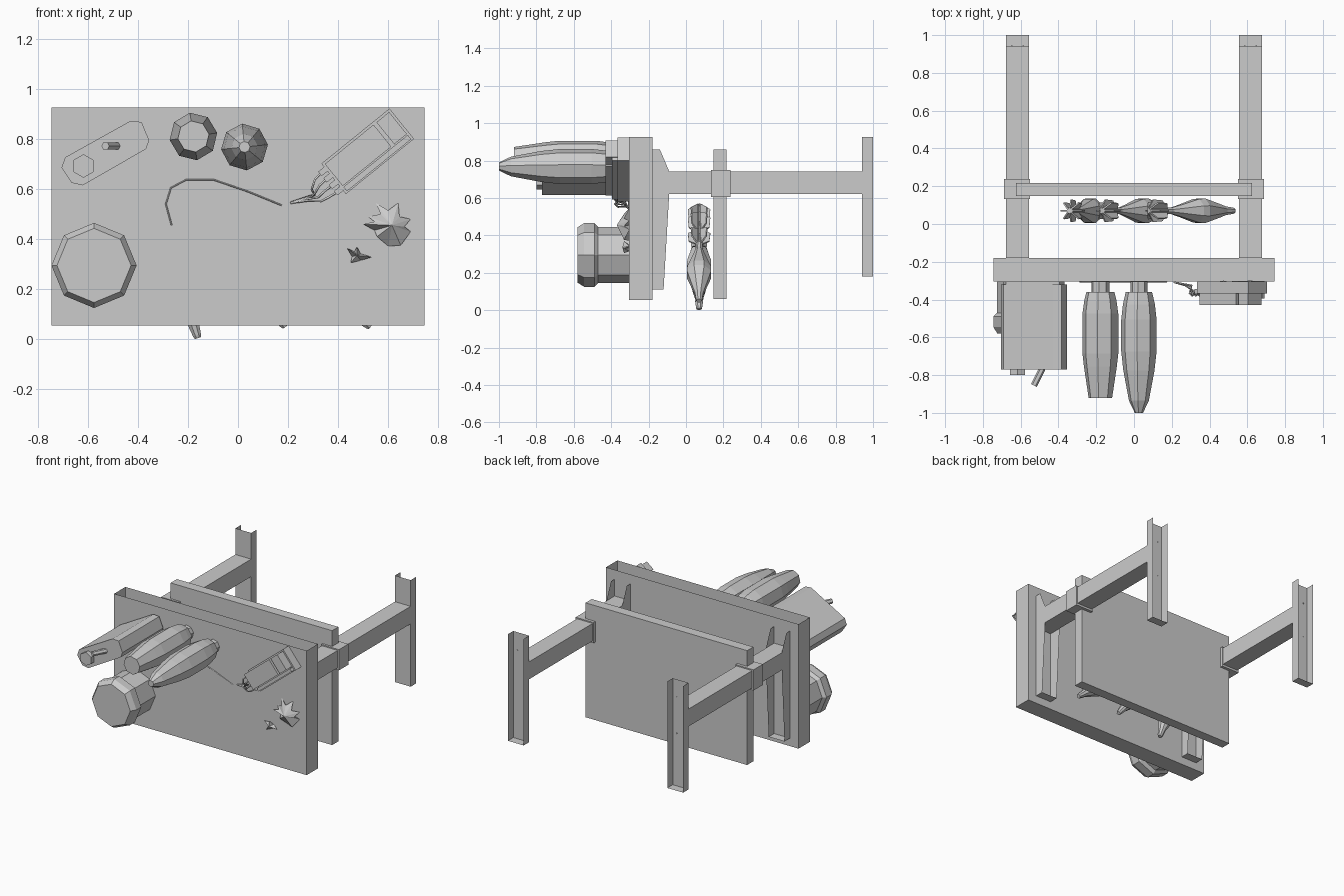
import bpy, bmesh, math
from mathutils import Vector, Matrix

if "Cube" in bpy.data.objects:
    bpy.data.objects.remove(bpy.data.objects["Cube"])

def add(name, verts, faces, mat=None):
    me = bpy.data.meshes.new(name)
    me.from_pydata([tuple(v) for v in verts], [], faces)
    bm = bmesh.new()
    bm.from_mesh(me)
    bmesh.ops.recalc_face_normals(bm, faces=bm.faces[:])
    bm.to_mesh(me)
    bm.free()
    ob = bpy.data.objects.new(name, me)
    bpy.context.collection.objects.link(ob)
    if mat:
        ob.matrix_world = mat
    return ob

def box(name, lo, hi, skip=(), mat=None):
    """Box between two corners; sides named in skip are left open."""
    v = [(x, y, z) for x in (lo[0], hi[0]) for y in (lo[1], hi[1]) for z in (lo[2], hi[2])]
    sides = {'left': (0, 1, 3, 2), 'right': (4, 6, 7, 5), 'front': (0, 4, 5, 1),
             'back': (2, 3, 7, 6), 'bottom': (0, 2, 6, 4), 'top': (1, 5, 7, 3)}
    return add(name, v, [f for k, f in sides.items() if k not in skip], mat)

def lathe(name, prof, start, direction, n=8, turn=0.0):
    """Revolve (radius, distance) pairs about an axis."""
    q = Vector(direction).to_track_quat('Z', 'Y').to_matrix().to_4x4()
    v = [(r * math.cos(turn + math.tau * i / n), r * math.sin(turn + math.tau * i / n), d)
         for r, d in prof for i in range(n)]
    f = [(k * n + i, k * n + (i + 1) % n, (k + 1) * n + (i + 1) % n, (k + 1) * n + i)
         for k in range(len(prof) - 1) for i in range(n)]
    f += [tuple(range(n)), tuple(range(len(v) - n, len(v)))]
    return add(name, v, f, Matrix.Translation(start) @ q)

def prism(name, pts, y0, y1):
    n = len(pts)
    v = [(x, y, z) for y in (y0, y1) for x, z in pts]
    f = [(i, (i + 1) % n, n + (i + 1) % n, n + i) for i in range(n)]
    return add(name, v, f + [tuple(range(n)), tuple(range(n, 2 * n))])

def wire(name, pts, r):
    cu = bpy.data.curves.new(name, 'CURVE')
    cu.dimensions = '3D'
    cu.bevel_depth, cu.bevel_resolution, cu.use_fill_caps = r, 0, True
    sp = cu.splines.new('POLY')
    sp.points.add(len(pts) - 1)
    for p, c in zip(sp.points, pts):
        p.co = (*c, 1)
    ob = bpy.data.objects.new(name, cu)
    bpy.context.collection.objects.link(ob)

# Panels
box("front_panel", (-.745, -.305, .055), (.745, -.18, .925), skip=('top',))
box("rear_panel", (-.625, .148, .06), (.625, .217, .86))

# Supports on both sides
for s, side in ((-1, "left"), (1, "right")):
    a, b = sorted((s * .556, s * .678))
    box(side + "_beam", (a, -.18, .62), (b, .94, .742), skip=('back',))
    box(side + "_wall_channel", (a, .94, .18), (b, 1.0, .925), skip=('back', 'top'))
    c, d = sorted((s * .55, s * .688))
    box(side + "_clamp", (c, .133, .605), (d, .237, .75))
    # Tapered bracket: web and base plate between two flanges
    prof = [(-.18, .11), (-.12, .11), (-.09, .62), (-.09, .742), (-.14, .86), (-.18, .86)]
    n = len(prof)
    v = [(x, y, z) for x in (a, b) for y, z in prof]
    add(side + "_bracket", v, [tuple(range(n)), tuple(range(n, 2 * n)),
                               (0, 1, n + 1, n), (5, 0, n, n + 5)])
    # Bolts
    for z in (.55, .80):
        for dx in (-.03, .03):
            lathe(side + "_bolt", [(.004, 0), (.004, .004)],
                  ((a + b) / 2 + dx, .94, z), (0, 1, 0), 6)

# Finned bombs hanging behind the front panel
body = [(.014, 0), (.018, .012), (.025, .065), (.036, .10), (.07, .22), (.068, .26),
        (.035, .37), (.019, .43), (.017, .585)]
for i, (tip, tail) in enumerate([((-.16, .005), (-.345, .575)),
                                 ((.19, .05), (-.175, .52)), ((.53, .05), (.075, .43))]):
    p = Vector((tip[0], .07, tip[1]))
    d = (Vector((tail[0], .07, tail[1])) - p).normalized()
    lathe(f"bomb_{i + 1}", body, p, d, 8, math.pi / 8)
    q = Matrix.Translation(p) @ d.to_track_quat('Z', 'Y').to_matrix().to_4x4()
    for k in range(8):
        m = q @ Matrix.Rotation(math.tau * k / 8, 4, 'Z')
        fin = [(.012, .47), (.055, .495), (.06, .56), (.012, .59)]
        v = [(x, y, z) for y in (-.004, .004) for x, z in fin]
        add(f"bomb_fin_{i + 1}", v, [(0, 1, 2, 3), (4, 5, 6, 7), (0, 1, 5, 4),
                                     (1, 2, 6, 5), (2, 3, 7, 6)], m)

# Shells standing out of the front panel
front = (0, -1, 0)
lathe("blunt_shell", [(.048, 0), (.048, .055), (.075, .055), (.086, .10), (.096, .17),
                      (.096, .38), (.088, .45), (.063, .615)], (-.178, -.305, .81), front, 8, .15)
lathe("pointed_shell", [(.045, 0), (.045, .055), (.07, .055), (.085, .12), (.094, .20),
                        (.094, .37), (.083, .47), (.053, .63), (.022, .695)],
      (.026, -.305, .768), front, 8, .1)

# Round canister with bevelled lid
lathe("round_canister", [(.15, 0), (.15, .165), (.17, .185), (.17, .24), (.148, .275)],
      (-.575, -.305, .295), front, 8)

# Flat flask with cap and lever
flask = [(-.705, .685), (-.69, .727), (-.43, .872), (-.385, .868), (-.355, .795),
         (-.367, .76), (-.62, .615), (-.665, .625)]
prism("flask", flask, -.77, -.32)
cx, cz = -.53, .744
prism("flask_base", [(cx + .93 * (x - cx), cz + .93 * (z - cz)) for x, z in flask], -.32, -.305)
lathe("flask_cap", [(.047, 0), (.047, .03)], (-.617, -.77, .692), front, 6, math.pi / 2)
lathe("flask_lever", [(.017, 0), (.017, .10)], (-.485, -.765, .772), (-.45, -.9, 0), 6)

# Electronic pack, tilted on the panel
pack = Matrix.Translation((.518, -.305, .751)) @ Matrix.Rotation(-math.radians(39), 4, 'Y')
box("pack_base", (-.175, -.062, -.078), (.175, 0, .078), mat=pack)
box("pack_cover", (-.165, -.125, -.045), (.085, -.062, .068), mat=pack)
box("pack_end", (.10, -.125, -.045), (.165, -.062, .068), mat=pack)
box("pack_rail", (-.165, -.09, -.072), (.165, -.062, -.05), mat=pack)
for i, w in enumerate((-.05, -.017, .017, .05)):
    box("pack_plug", (-.205, -.065, w - .011), (-.17, -.04, w + .011), mat=pack)
    pts = [pack @ Vector((-.20, -.052, w)), pack @ Vector((-.235, -.075, w * .9)),
           pack @ Vector((-.27, -.06, w * .6 - .008)), Vector((.27 + .012 * i, -.325, .553 + .008 * i)),
           Vector((.21, -.308, .545))]
    wire("pack_wire", pts, .005)

# Lead running across the panel
wire("panel_lead", [(x, -.306, z) for x, z in [(-.265, .455), (-.288, .54), (-.268, .605),
     (-.205, .638), (-.10, .638), (.04, .59), (.175, .535)]], .003)

# Torn metal punctures
def puncture(name, centre, rim, h):
    n = len(rim)
    v = [(x, -.303 - (.028 if i % 2 == 0 else 0), z) for i, (x, z) in enumerate(rim)]
    v += [(centre[0], -.305 - h, centre[1]), (centre[0], -.3, centre[1])]
    f = [(i, (i + 1) % n, n + k) for i in range(n) for k in (0, 1)]
    add(name, v, f)

puncture("large_puncture", (.615, .455),
         [(.50, .46), (.545, .435), (.555, .41), (.60, .372), (.65, .375), (.69, .43),
          (.665, .45), (.69, .48), (.645, .49), (.64, .545), (.60, .515), (.55, .545),
          (.57, .50), (.52, .49), (.545, .47)], .065)
puncture("small_puncture", (.475, .335),
         [(.435, .365), (.455, .33), (.45, .305), (.49, .315), (.535, .328), (.49, .342),
          (.475, .37), (.465, .35)], .035)
